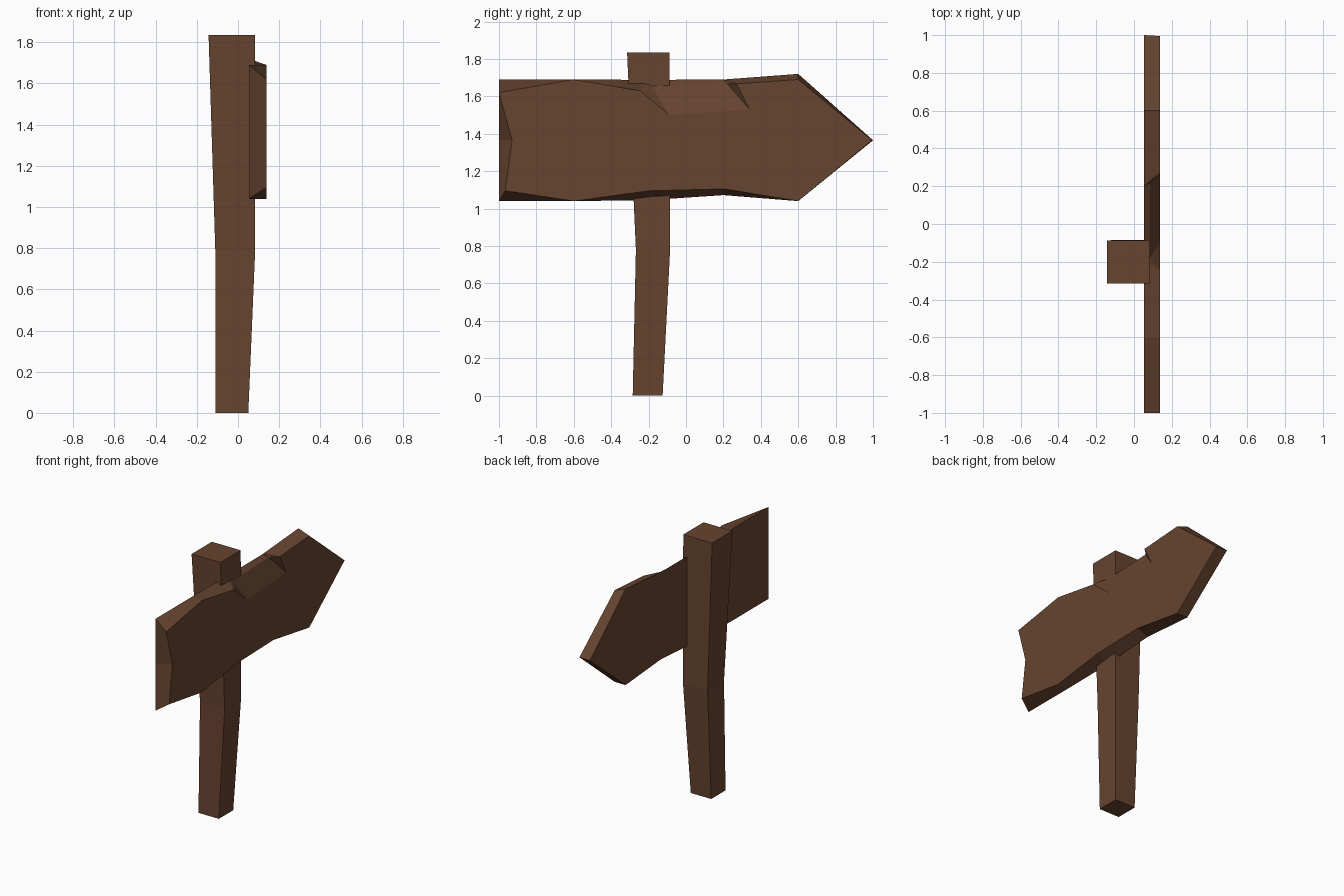
import bpy, bmesh

if "Cube" in bpy.data.objects:
    bpy.data.objects.remove(bpy.data.objects["Cube"])

wood = bpy.data.materials.new("brown wood")
wood.diffuse_color = (0.135, 0.058, 0.029, 1)
wood.use_nodes = True
wood.node_tree.nodes["Principled BSDF"].inputs["Base Color"].default_value = wood.diffuse_color


def make_object(name, bm):
    bmesh.ops.recalc_face_normals(bm, faces=bm.faces[:])
    mesh = bpy.data.meshes.new(name)
    bm.to_mesh(mesh)
    bm.free()
    mesh.materials.append(wood)
    obj = bpy.data.objects.new(name, mesh)
    bpy.context.collection.objects.link(obj)


# Post: square sections lofted upward (z, x0, x1, y0, y1)
sections = [(0, -0.11, 0.05, -0.285, -0.125),
            (0.78, -0.11, 0.083, -0.268, -0.085),
            (1.835, -0.143, 0.083, -0.315, -0.088)]
bm = bmesh.new()
rings = [[bm.verts.new((x, y, z)) for x, y in ((x0, y0), (x1, y0), (x1, y1), (x0, y1))]
         for z, x0, x1, y0, y1 in sections]
bm.faces.new(rings[0])
bm.faces.new(rings[-1])
for a, b in zip(rings, rings[1:]):
    for i in range(4):
        j = (i + 1) % 4
        bm.faces.new((a[i], a[j], b[j], b[i]))
make_object("post", bm)

# Arrow board: matching (y, z) outlines of the sign face and the back,
# running from the left of the chip around the tail and tip to its right
front = [(-0.245, 1.63), (-0.6, 1.69), (-1, 1.62), (-0.93, 1.367), (-0.967, 1.095),
         (-0.6, 1.04), (-0.2, 1.095), (0.2, 1.105), (0.6, 1.04), (0.995, 1.365),
         (0.6, 1.69), (0.27, 1.667)]
back = [(-0.2, 1.688), (-0.6, 1.69), (-1, 1.69), (-1, 1.367), (-1, 1.04),
        (-0.6, 1.04), (-0.2, 1.045), (0.2, 1.072), (0.6, 1.04), (1, 1.365),
        (0.6, 1.72), (0.2, 1.69)]
bm = bmesh.new()
f = [bm.verts.new((0.138, y, z)) for y, z in front]
b = [bm.verts.new((0.053, y, z)) for y, z in back]
for i in range(len(f) - 1):
    bm.faces.new((f[i], f[i + 1], b[i + 1], b[i]))

# Chip broken out of the top front edge
low_r = bm.verts.new((0.138, 0.34, 1.53))
low_l = bm.verts.new((0.138, -0.09, 1.50))
top_r = bm.verts.new((0.085, 0.22, 1.668))
top_l = bm.verts.new((0.085, -0.18, 1.653))
bm.faces.new((top_r, low_r, low_l, top_l))
bm.faces.new((f[-1], low_r, top_r))
bm.faces.new((f[0], top_l, low_l))
bm.faces.new((f[0], b[0], top_l))
bm.faces.new((f[-1], top_r, b[-1]))
bm.faces.new((top_l, b[0], b[-1], top_r))

bm.faces.new(f + [low_r, low_l])
bm.faces.new(b)
make_object("arrow_board", bm)
